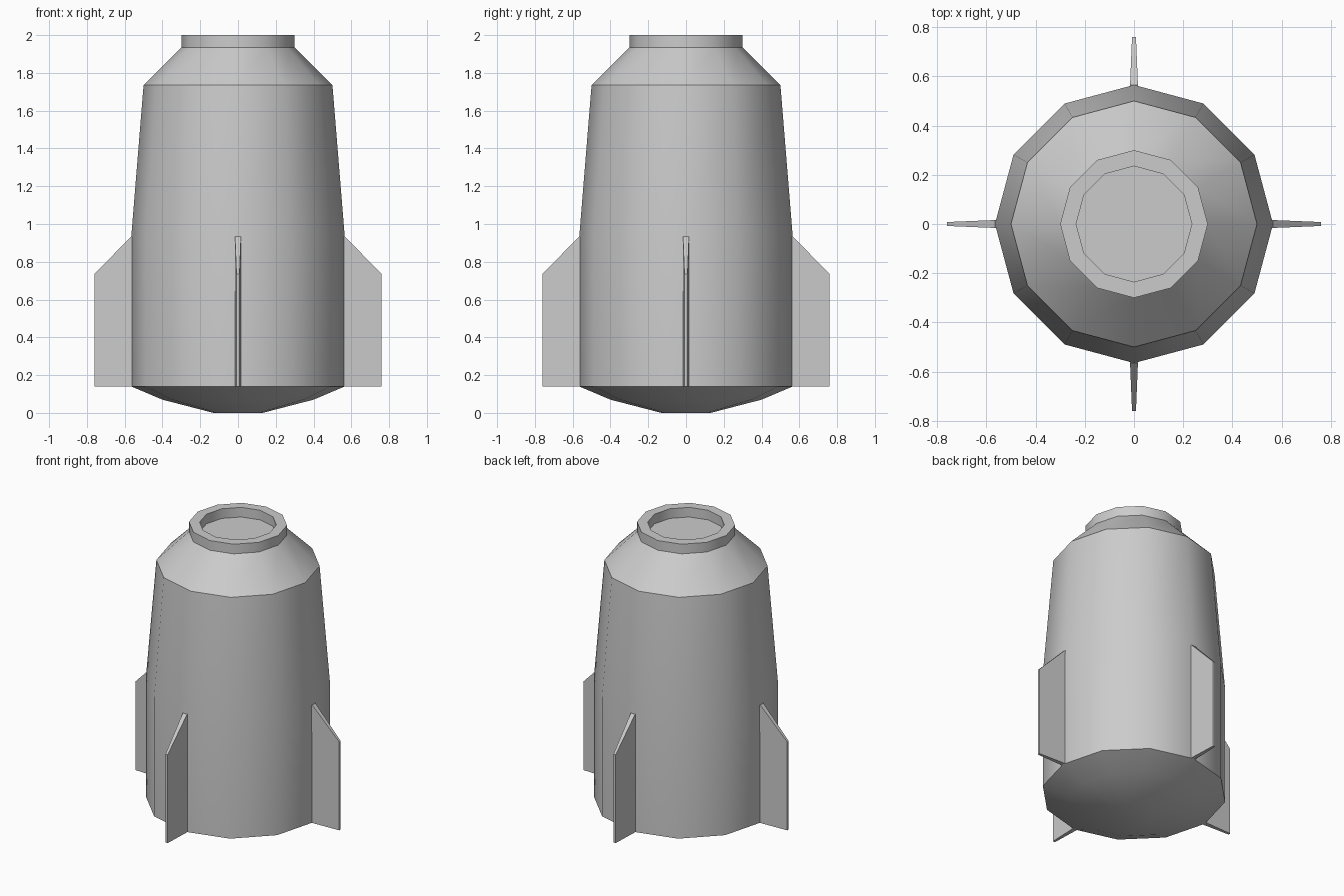
import bpy, bmesh, math

if "Cube" in bpy.data.objects:
    bpy.data.objects.remove(bpy.data.objects["Cube"])

SIDES = 12


def finish(bm, name, smooth_angle=None):
    bmesh.ops.recalc_face_normals(bm, faces=bm.faces[:])
    mesh = bpy.data.meshes.new(name)
    bm.to_mesh(mesh)
    bm.free()
    obj = bpy.data.objects.new(name, mesh)
    bpy.context.collection.objects.link(obj)
    if smooth_angle:
        bpy.ops.object.select_all(action='DESELECT')
        obj.select_set(True)
        bpy.context.view_layer.objects.active = obj
        bpy.ops.object.shade_smooth_by_angle(angle=math.radians(smooth_angle))
    return obj


def lathe(name, profile):
    """Turn (radius, z) points around z and cap both ends."""
    bm = bmesh.new()
    rings = []
    for r, z in profile:
        rings.append([bm.verts.new((r * math.cos(i * math.tau / SIDES),
                                    r * math.sin(i * math.tau / SIDES), z))
                      for i in range(SIDES)])
    for a, b in zip(rings, rings[1:]):
        for i in range(SIDES):
            j = (i + 1) % SIDES
            bm.faces.new((a[i], a[j], b[j], b[i]))
    bm.faces.new(rings[0])
    bm.faces.new(rings[-1])
    return finish(bm, name, 35)


# Hull: shallow dished base, straight skirt, taper, shoulder, recessed top collar
lathe("hull", [(0.13, 0.0), (0.40, 0.07), (0.565, 0.14), (0.565, 0.935),
               (0.50, 1.735), (0.30, 1.935), (0.30, 2.0),
               (0.235, 2.0), (0.235, 1.935)])


# Fins: clipped plates, thinner towards the tip
def fin(name, angle):
    outline = [(0.54, 0.14, 0.016), (0.76, 0.14, 0.008),
               (0.76, 0.735, 0.008), (0.565, 0.935, 0.016), (0.54, 0.935, 0.016)]
    bm = bmesh.new()
    left = [bm.verts.new((x, t, z)) for x, z, t in outline]
    right = [bm.verts.new((x, -t, z)) for x, z, t in outline]
    bm.faces.new(left)
    bm.faces.new(right[::-1])
    for i in range(len(outline)):
        j = (i + 1) % len(outline)
        bm.faces.new((left[i], right[i], right[j], left[j]))
    finish(bm, name).rotation_euler.z = angle


for k, side in enumerate(("right", "back", "left", "front")):
    fin(side + "_fin", k * math.pi / 2)
